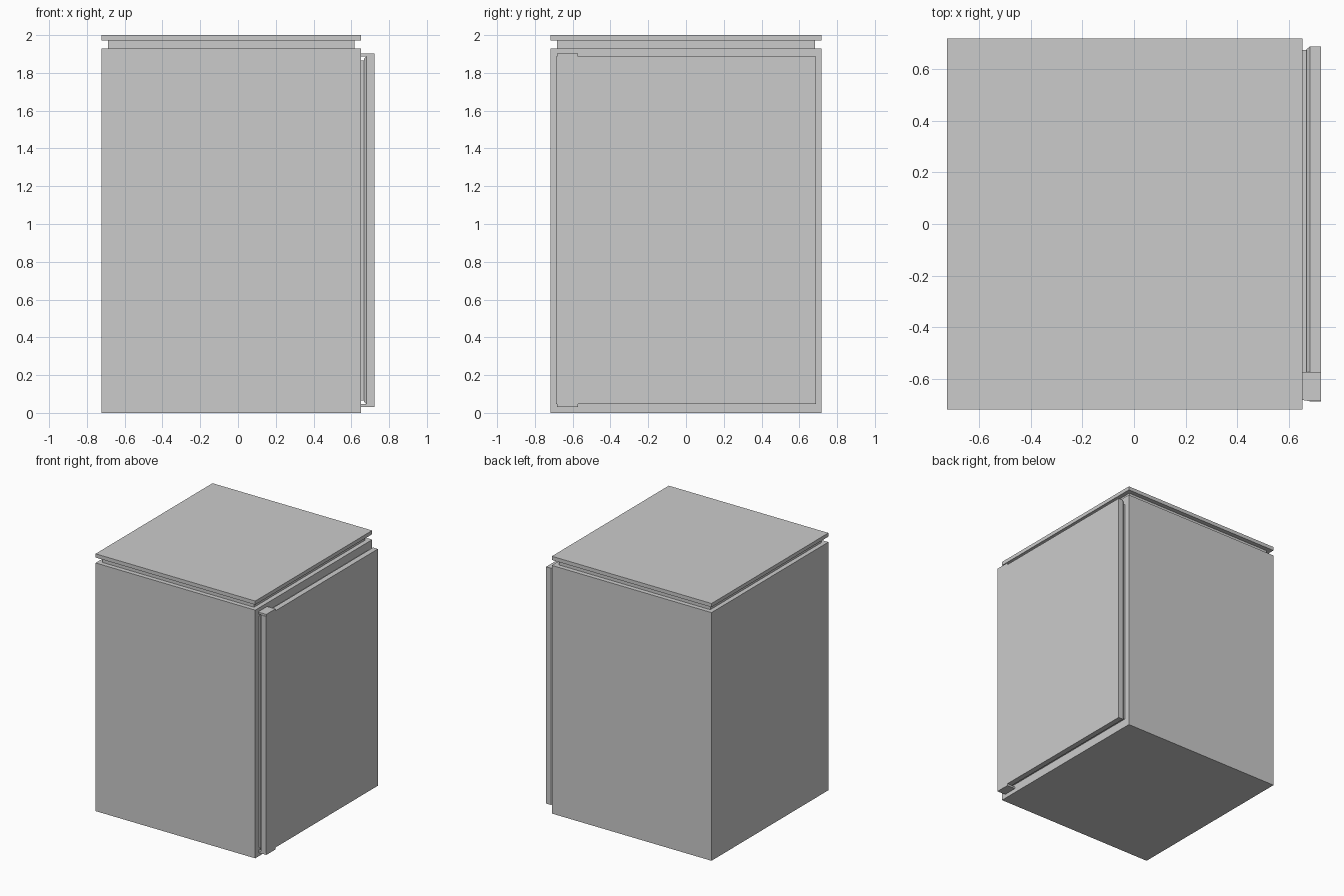
import bpy, bmesh

if "Cube" in bpy.data.objects:
    bpy.data.objects.remove(bpy.data.objects["Cube"])


def loft(name, axis, rings):
    """Skin a closed solid through outlines placed at positions along an axis."""
    bm = bmesh.new()
    loops = []
    for pos, outline in rings:
        loop = []
        for a, b in outline:
            co = [a, b]
            co.insert(axis, pos)
            loop.append(bm.verts.new(co))
        loops.append(loop)
    n = len(loops[0])
    for lo, hi in zip(loops, loops[1:]):
        for i in range(n):
            j = (i + 1) % n
            bm.faces.new((lo[i], lo[j], hi[j], hi[i]))
    bm.faces.new(loops[0])
    bm.faces.new(loops[-1])
    bmesh.ops.recalc_face_normals(bm, faces=bm.faces)
    mesh = bpy.data.meshes.new(name)
    bm.to_mesh(mesh)
    bm.free()
    obj = bpy.data.objects.new(name, mesh)
    bpy.context.collection.objects.link(obj)
    return obj


def rect(a0, a1, b0, b1):
    return [(a0, b0), (a1, b0), (a1, b1), (a0, b1)]


# Cabinet: body, recessed neck and top slab
cabinet = rect(-0.722, 0.651, -0.718, 0.718)
neck = rect(-0.687, 0.616, -0.683, 0.683)
loft("cabinet_body", 2, [(0, cabinet), (1.929, cabinet)])
loft("top_neck", 2, [(1.929, neck), (1.971, neck)])
loft("top_slab", 2, [(1.971, cabinet), (2.0, cabinet)])

# Door panel with chamfered rear edge
panel = rect(-0.687, 0.687, 0.047, 1.887)
rear = rect(-0.674, 0.674, 0.060, 1.874)
loft("door_panel", 0, [(0.666, rear), (0.68, panel), (0.722, panel)])

# Seal between door and cabinet
seal = rect(-0.672, 0.672, 0.066, 1.866)
loft("door_seal", 0, [(0.651, seal), (0.666, seal)])

# Hinge plates above and below the door, with clipped front corners
hinge = [(0.651, -0.572), (0.722, -0.572), (0.722, -0.684),
         (0.672, -0.684), (0.651, -0.68)]
for name, z0, z1 in (("lower_hinge", 0.032, 0.047), ("upper_hinge", 1.887, 1.902)):
    loft(name, 2, [(z0, hinge), (z1, hinge)])
